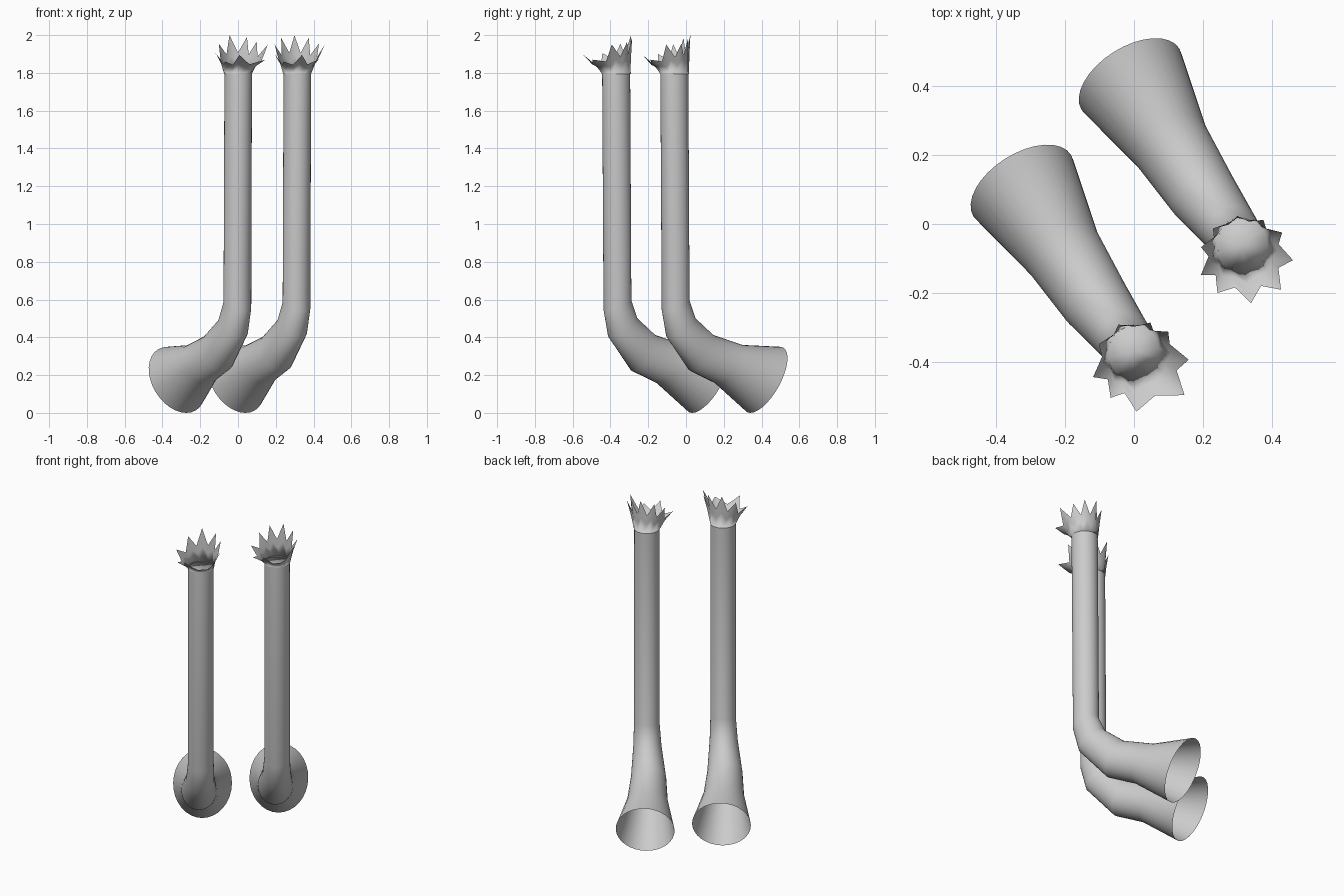
import bpy, bmesh
from math import cos, sin, tau, radians
from mathutils import Vector

if "Cube" in bpy.data.objects:
    bpy.data.objects.remove(bpy.data.objects["Cube"])

grey = bpy.data.materials.new("plain_grey")
grey.use_nodes = True
grey.diffuse_color = (0.6, 0.6, 0.6, 1)
grey.node_tree.nodes["Principled BSDF"].inputs["Base Color"].default_value = (0.6, 0.6, 0.6, 1)

SIDES = 32
UP = Vector((0, 0, 1))
OUT = Vector((-0.535, 0.845, 0))      # direction the horn points
ACROSS = Vector((0.845, 0.535, 0))


def finish(bm, name, place):
    mesh = bpy.data.meshes.new(name)
    bm.to_mesh(mesh)
    bm.free()
    mesh.materials.append(grey)
    for poly in mesh.polygons:
        poly.use_smooth = True
    obj = bpy.data.objects.new(name, mesh)
    obj.location = place
    bpy.context.collection.objects.link(obj)


def bridge(bm, a, b):
    for i in range(len(a)):
        j = (i + 1) % len(a)
        bm.faces.new((a[i], a[j], b[j], b[i]))


# Pipe rings from mouth to top: (lower out, lower z), (upper out, upper z), half width, sideways shift
RINGS = [
    ((0.485, 0.0), (0.67, 0.35), 0.167, -0.017),
    ((0.28, 0.155), (0.43, 0.36), 0.115, -0.02),
    ((0.12, 0.22), (0.24, 0.415), 0.1, -0.018),
    ((-0.035, 0.40), (0.12, 0.505), 0.08, -0.005),
    ((-0.068, 0.54), (0.08, 0.6), 0.073, 0),
    ((-0.077, 1.8), (0.073, 1.8), 0.072, 0),
]


def pipe(name, place):
    bm = bmesh.new()
    last = None
    for (s0, z0), (s1, z1), wide, shift in RINGS:
        low, high = OUT * s0 + UP * z0, OUT * s1 + UP * z1
        mid, axis = (low + high) / 2 + ACROSS * shift, (high - low) / 2
        ring = [bm.verts.new(mid + ACROSS * wide * cos(tau * i / SIDES) + axis * sin(tau * i / SIDES))
                for i in range(SIDES)]
        if last:
            bridge(bm, last, ring)
        last = ring
    finish(bm, name, place)


# Ragged flared crown closed by a shallow bowl; tips are (angle, reach, height)
def crown(name, place, tips):
    bm = bmesh.new()
    edge = []
    centre = Vector((0.012, -0.04, 0))
    for k, (angle, reach, z) in enumerate(tips):
        a2, r2, z2 = tips[(k + 1) % len(tips)]
        if a2 < angle:
            a2 += 360
        half = radians((angle + a2) / 2)
        a = radians(angle)
        edge.append((a, centre + Vector((cos(a), sin(a), 0)) * reach + UP * z))
        valley_z = 1.8 + ((z + z2) / 2 - 1.8) * 0.55
        edge.append((half, centre * 0.7 + Vector((cos(half), sin(half), 0)) * (reach + r2) * 0.385 + UP * valley_z))
    base, middle, rim = [], [], []
    for a, p in edge:
        b = Vector((cos(a) * 0.074, sin(a) * 0.076, 1.795))
        m = b.lerp(p, 0.4)
        m.z += 0.012
        base.append(bm.verts.new(b))
        middle.append(bm.verts.new(m))
        rim.append(bm.verts.new(p))
    bridge(bm, base, middle)
    bridge(bm, middle, rim)
    hub = bm.verts.new((0, 0, 1.765))
    for i in range(len(base)):
        bm.faces.new((hub, base[i], base[(i + 1) % len(base)]))
    finish(bm, name, place)


TIPS_RIGHT = [(-92, .135, 1.895), (-33, .16, 1.87), (6, .147, 1.95), (48, .13, 1.965), (74, .128, 1.99),
              (116, .13, 2.0), (152, .129, 1.955), (195, .135, 1.905), (230, .124, 1.86)]
TIPS_LEFT = [(-84, .13, 1.895), (-42, .135, 1.87), (-2, .135, 1.95), (36, .128, 1.955), (66, .122, 1.985),
             (102, .126, 2.0), (138, .13, 1.985), (166, .135, 1.95), (200, .14, 1.9), (230, .13, 1.86)]

for side, place, tips in (("right", (0, -0.368, 0), TIPS_RIGHT), ("left", (0.313, -0.06, 0), TIPS_LEFT)):
    pipe(side + "_horn_pipe", place)
    crown(side + "_ragged_crown", place, tips)
